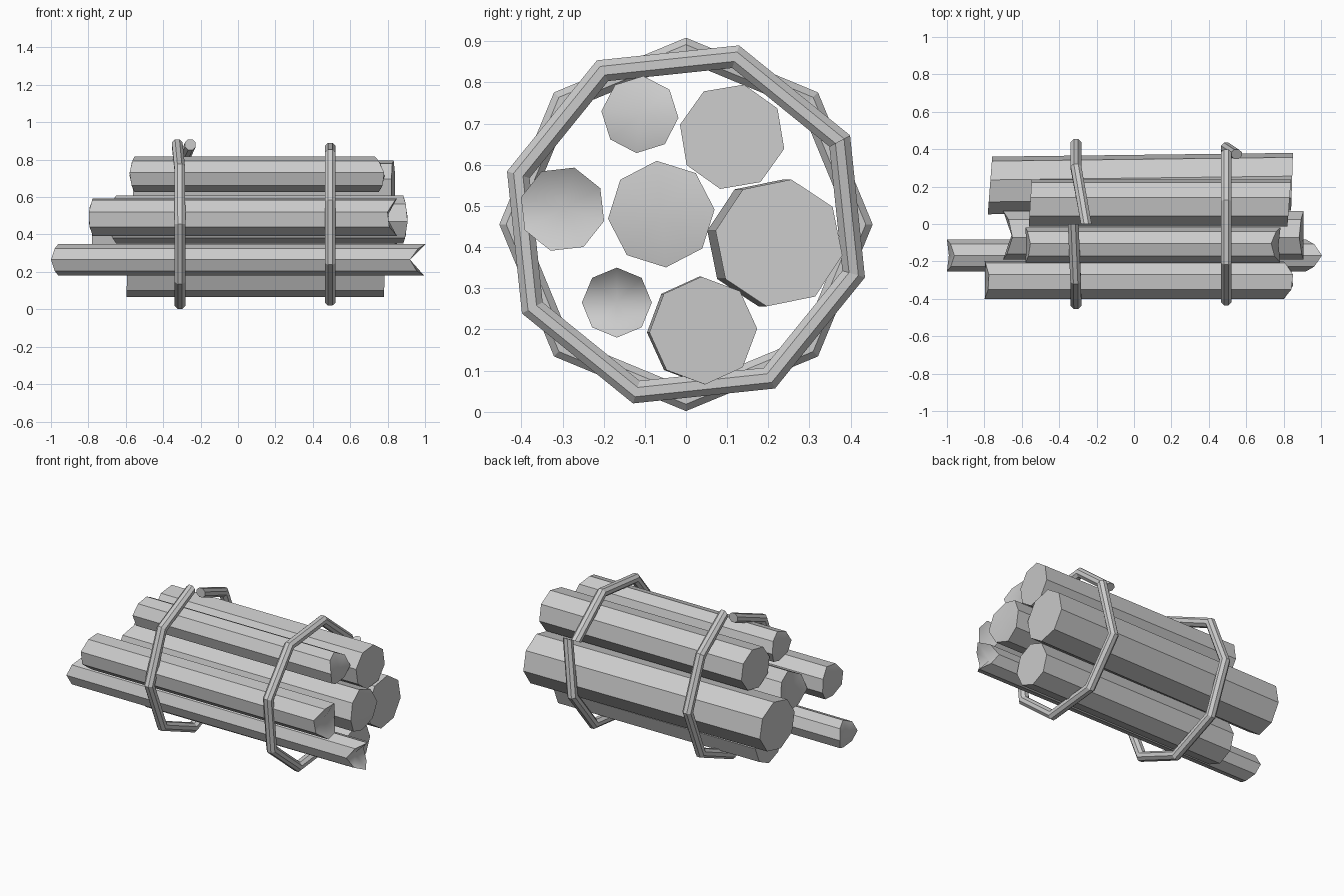
import bpy, bmesh
from math import sin, cos, pi, radians

if "Cube" in bpy.data.objects:
    bpy.data.objects.remove(bpy.data.objects["Cube"])


def finish(bm, name):
    bmesh.ops.recalc_face_normals(bm, faces=bm.faces)
    mesh = bpy.data.meshes.new(name)
    bm.to_mesh(mesh)
    bm.free()
    ob = bpy.data.objects.new(name, mesh)
    bpy.context.collection.objects.link(ob)
    return ob


def bridge(bm, a, b):
    n = len(a)
    for i in range(n):
        bm.faces.new((a[i], a[(i + 1) % n], b[(i + 1) % n], b[i]))


def fan(bm, ring, tip):
    c = bm.verts.new(tip)
    for i in range(len(ring)):
        f = bm.faces.new((ring[i], ring[(i + 1) % len(ring)], c))
        f.smooth = True


def log(name, y, z, r, phase, left, right, dy=0.0):
    """Eight-sided log; each end = (x, slant_y, slant_z, saddle, centre offset)."""
    bm = bmesh.new()
    rings = []
    for (x, sy, sz, saddle, _), off in ((left, dy), (right, 0)):
        ring = []
        for i in range(8):
            t = radians(phase) + i * pi / 4
            px = x + sy * cos(t) + sz * sin(t) + saddle * cos(2 * t)
            ring.append(bm.verts.new((px, y + off + r * cos(t), z + r * sin(t))))
        rings.append(ring)
    bridge(bm, *rings)
    fan(bm, rings[0], (left[0] + left[4], y + dy, z))
    fan(bm, rings[1], (right[0] + right[4], y, z))
    return finish(bm, name)


def binding(name, start_deg, xs):
    """Open octagonal rope loop whose two ends pass each other along x."""
    R, r, n = 0.425, 0.031, 8
    bm = bmesh.new()
    rings = []
    for k, x in enumerate(xs):
        a = radians(start_deg + 45 * k)
        ring = []
        for i in range(n):
            t = (i + 0.5) * 2 * pi / n
            rad = R + r * cos(t)
            ring.append(bm.verts.new((x + r * sin(t), rad * cos(a), 0.455 + rad * sin(a))))
        rings.append(ring)
    for a, b in zip(rings, rings[1:]):
        bridge(bm, a, b)
    bm.faces.new(rings[0])
    bm.faces.new(rings[-1])
    return finish(bm, name)


# Firewood logs with chopped ends
log("log_top_front", -0.112, 0.722, 0.094, -5,
    (-0.567, 0, 0, -0.013, -0.01), (0.763, 0, -0.01, 0.02, 0.01))
log("log_top_back", 0.112, 0.668, 0.13, -13,
    (-0.555, 0.008, 0, 0, 0), (0.83, 0.01, 0, 0, 0))
log("log_middle_front", -0.30, 0.492, 0.105, -16,
    (-0.787, 0, 0, -0.013, -0.01), (0.825, 0, 0, -0.03, -0.03))
log("log_middle_centre", -0.06, 0.48, 0.13, 5,
    (-0.675, 0, 0, -0.025, 0.02), (0.895, 0, 0, 0.012, 0.01))
log("log_middle_back", 0.226, 0.41, 0.157, -11,
    (-0.77, 0.012, 0, 0, 0), (0.845, 0.005, 0, 0, 0), dy=-0.02)
log("log_low_front", -0.168, 0.265, 0.085, 0,
    (-0.98, 0, 0, -0.02, -0.01), (0.96, 0, 0.005, -0.04, -0.04))
log("log_bottom", 0.042, 0.197, 0.131, 2,
    (-0.592, 0, 0.005, 0, 0), (0.785, 0, 0.005, 0, 0), dy=-0.006)

# Rope loops around the bundle
binding("binding_left", 90,
        [-0.325, -0.312, -0.31, -0.31, -0.31, -0.31, -0.31, -0.31, -0.255])
binding("binding_right", 28.5,
        [0.493, 0.493, 0.493, 0.493, 0.493, 0.493, 0.493, 0.493, 0.548])
